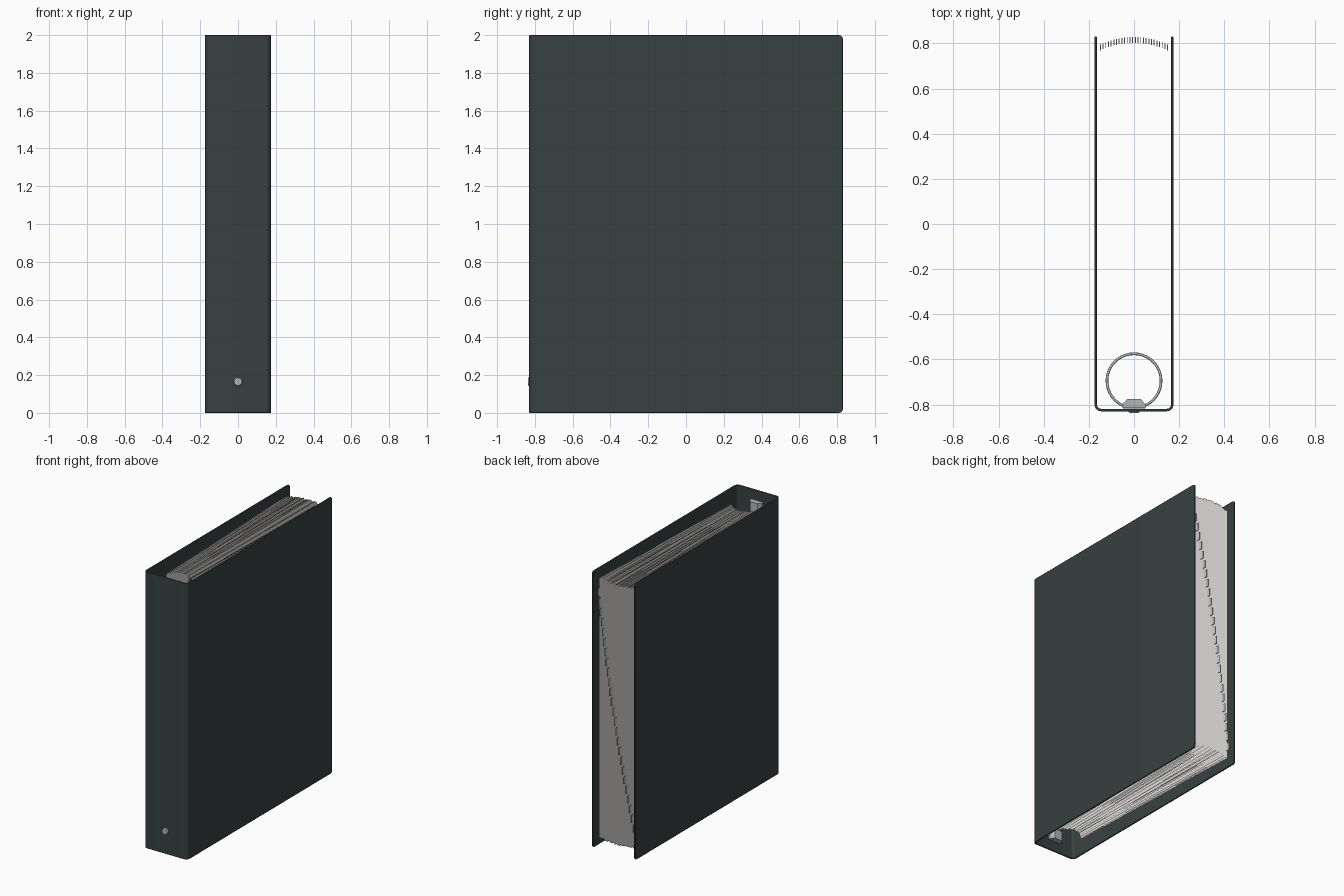
import bpy, bmesh, math, random
from mathutils import Matrix, Vector

if "Cube" in bpy.data.objects:
    bpy.data.objects.remove(bpy.data.objects["Cube"])

random.seed(4)


def material(name, rgb):
    m = bpy.data.materials.new(name)
    m.diffuse_color = (*rgb, 1)
    m.use_nodes = True
    m.node_tree.nodes["Principled BSDF"].inputs["Base Color"].default_value = m.diffuse_color
    return m


COVER = material("dark_vinyl", (0.04, 0.052, 0.052))
METAL = material("ring_metal", (0.45, 0.47, 0.47))
PAPER = material("paper", (0.72, 0.71, 0.69))
TAB = material("tab_white", (0.85, 0.85, 0.83))


def finish(bm, name, mat, smooth=None):
    me = bpy.data.meshes.new(name)
    bm.to_mesh(me)
    bm.free()
    ob = bpy.data.objects.new(name, me)
    bpy.context.collection.objects.link(ob)
    me.materials.append(mat)
    if smooth:
        bpy.ops.object.select_all(action='DESELECT')
        ob.select_set(True)
        bpy.context.view_layer.objects.active = ob
        bpy.ops.object.shade_smooth_by_angle(angle=math.radians(smooth))
    return ob


def extrude_profile(pts, z0, z1):
    bm = bmesh.new()
    face = bm.faces.new([bm.verts.new((x, y, z0)) for x, y in pts])
    new = bmesh.ops.extrude_face_region(bm, geom=[face])["geom"]
    bmesh.ops.translate(bm, vec=(0, 0, z1 - z0),
                        verts=[v for v in new if isinstance(v, bmesh.types.BMVert)])
    bmesh.ops.recalc_face_normals(bm, faces=bm.faces)
    return bm


def u_path(inset, radius):
    """Right half of the U from the free edge to the spine, then mirrored."""
    x, y = 0.175 - inset, -0.83 + inset
    half = [(x, 0.83)]
    for i in range(6):
        a = -math.pi / 2 * i / 5
        half.append((x - radius + radius * math.cos(a), y + radius + radius * math.sin(a)))
    return half + [(-px, py) for px, py in reversed(half)]


# Cover: two boards and spine as one wrapped shell
T = 0.011
bm = extrude_profile(u_path(0, 0.03) + u_path(T, 0.03 - T)[::-1], 0, 2)
corners = [e for e in bm.edges
           if all(v.co.y > 0.82 for v in e.verts) and e.calc_length() < 0.02]
bmesh.ops.bevel(bm, geom=corners, offset=0.02, segments=4, profile=0.5, affect='EDGES')
cover = finish(bm, "cover", COVER, 40)
bev = cover.modifiers.new("soft_rim", 'BEVEL')
bev.width, bev.segments, bev.limit_method = 0.003, 2, 'ANGLE'
bev.angle_limit = math.radians(40)

# Rivet on the lower spine
bm = bmesh.new()
bmesh.ops.create_cone(bm, cap_ends=True, segments=12, radius1=0.028, radius2=0.02, depth=0.012,
                      matrix=Matrix.Translation((0, -0.831, 0.165)) @ Matrix.Rotation(math.pi / 2, 4, 'X'))
finish(bm, "spine_rivet", METAL)

# Ring mechanism: domed rail against the inside of the spine
dome = [(0.046 * math.cos(math.pi * i / 10), -0.819 + 0.037 * math.sin(math.pi * i / 10))
        for i in range(11)]
finish(extrude_profile(dome, 0.13, 1.87), "ring_rail", METAL, 40)

# Release levers at both ends of the rail
for name, s in (("upper_lever", 1), ("lower_lever", -1)):
    prof = [(0.05, -0.815), (0.05, -0.8), (0.03, -0.775), (-0.03, -0.775), (-0.05, -0.8), (-0.05, -0.815)]
    a, b = 1 + s * 0.86, 1 + s * 0.93
    finish(extrude_profile(prof, min(a, b), max(a, b)), name, METAL)

# Three binder rings
RC = Vector((0, -0.695, 0))
for name, z in (("lower_ring", 0.27), ("middle_ring", 1.0), ("upper_ring", 1.73)):
    bpy.ops.mesh.primitive_torus_add(location=(0, RC.y, z), major_radius=0.12, minor_radius=0.006,
                                     major_segments=40, minor_segments=8)
    ring = bpy.context.object
    ring.name = name
    ring.data.materials.append(METAL)
    bpy.ops.object.shade_smooth()


def sheet_point(u, t):
    """u in -1..1 picks the sheet across the fan, t in 0..1 runs from the ring to the fore edge."""
    y0 = -0.605 - 0.07 * u * u
    y1 = 0.808 - 0.036 * u * u
    x = u * (0.105 + 0.05 * t) + 0.003 * math.sin(math.pi * t) * math.sin(u * 23)
    return x, y0 + (y1 - y0) * t


# Sheets threaded on the rings and fanning out to the fore edge
N = 53
Z0, Z1 = 0.06, 1.94
sheets, dividers, tabs = bmesh.new(), bmesh.new(), bmesh.new()
for i in range(N):
    u = 1 - 2 * i / (N - 1)
    bm = dividers if i % 2 else sheets
    dz = random.uniform(-0.006, 0.006)
    rows = []
    for k in range(7):
        x, y = sheet_point(u, k / 6)
        rows.append([bm.verts.new((x, y, z + dz)) for z in (Z0, Z1)])
    for a, b in zip(rows, rows[1:]):
        bm.faces.new((a[0], b[0], b[1], a[1]))
    # Index tab stepping down the fore edge
    if i % 2:
        x, y = sheet_point(u, 1)
        zc = 1.84 - 1.7 * (i // 2) / 25
        bmesh.ops.create_cube(tabs, size=1, matrix=Matrix.Translation((x, y + 0.008, zc))
                              @ Matrix.Diagonal((0.004, 0.026, 0.054, 1)))
finish(sheets, "paper_sheets", PAPER)
finish(dividers, "divider_sheets", PAPER)
finish(tabs, "index_tabs", TAB)
